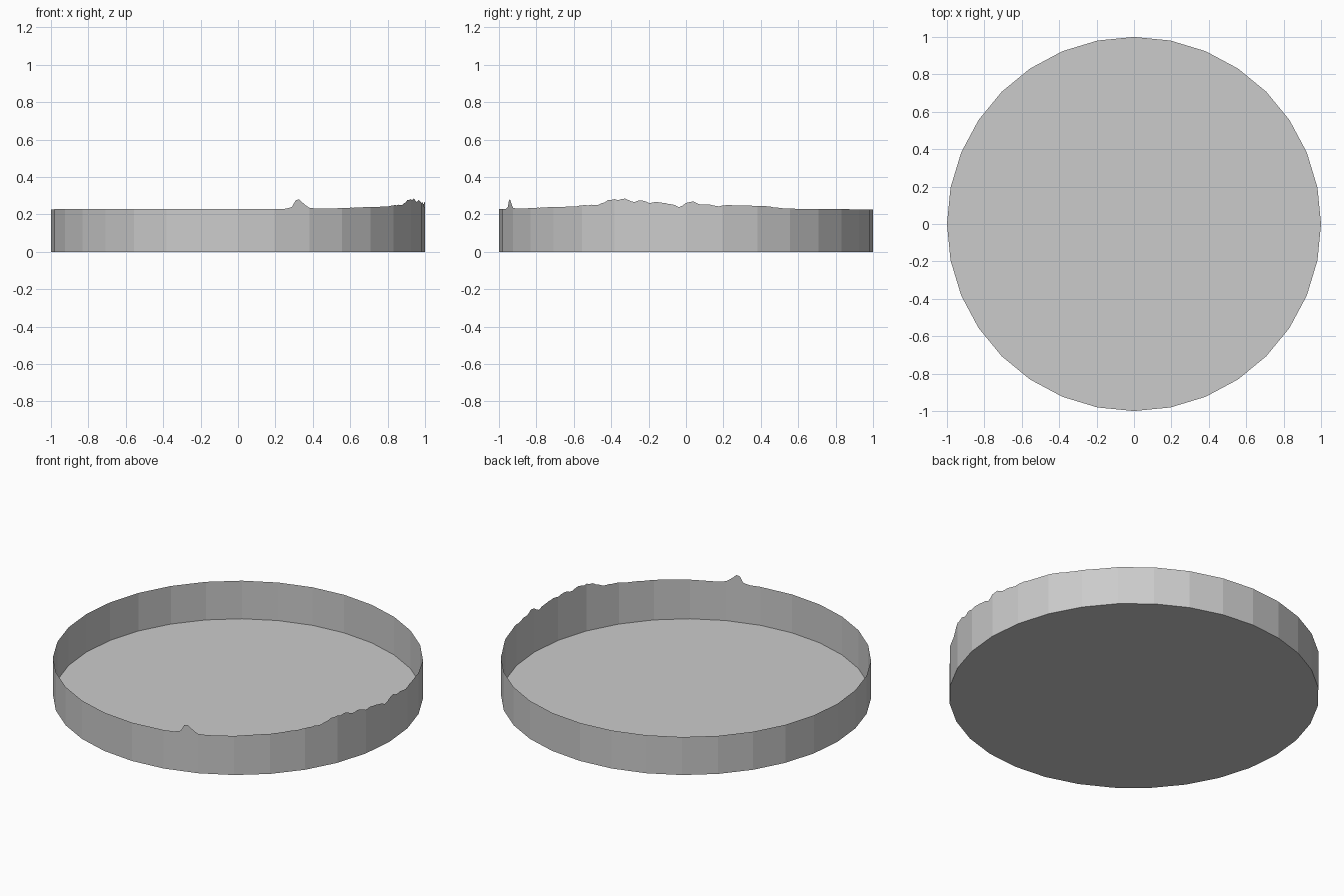
import bpy, bmesh, math, random

if "Cube" in bpy.data.objects:
    bpy.data.objects.remove(bpy.data.objects["Cube"])

random.seed(4)
SIDES, SUB, BASE = 32, 10, 0.227

# Skyline of the right-hand rim: (y position, height)
SKYLINE = [(-1, .229), (-.962, .23), (-.952, .24), (-.944, .292), (-.938, .27), (-.925, .235),
           (-.9, .23), (-.8, .235), (-.7, .24), (-.6, .243), (-.55, .252), (-.5, .25),
           (-.45, .257), (-.4, .28), (-.36, .275), (-.33, .283), (-.28, .273), (-.24, .272),
           (-.2, .262), (-.16, .265), (-.1, .258), (-.06, .25), (-.03, .234), (0, .265),
           (.03, .276), (.08, .255), (.12, .252), (.17, .243), (.23, .254), (.3, .245),
           (.38, .247), (.45, .241), (.52, .232), (.65, .228), (1, BASE)]


def rim_height(x, y):
    if x <= 0:
        return BASE + 0.002 * max(0, -y)
    for (y0, z0), (y1, z1) in zip(SKYLINE, SKYLINE[1:]):
        if y <= y1:
            z = z0 + (z1 - z0) * (y - y0) / (y1 - y0)
            rough = 0.2 * max(0, z - 0.232) if y > -0.85 else 0
            return z + random.uniform(-rough, rough * 0.6)
    return BASE


def corner(i):
    a = 2 * math.pi * i / SIDES
    return math.cos(a), math.sin(a)


def finish(bm, name):
    mesh = bpy.data.meshes.new(name)
    bm.to_mesh(mesh)
    bm.free()
    ob = bpy.data.objects.new(name, mesh)
    bpy.context.collection.objects.link(ob)
    return ob


# Thin faceted wall with a hilly skyline on the right
bm = bmesh.new()
columns = []
for i in range(SIDES):
    (xa, ya), (xb, yb) = corner(i), corner(i + 1)
    for k in range(SUB):
        t = k / SUB
        x, y = xa + (xb - xa) * t, ya + (yb - ya) * t
        columns.append((bm.verts.new((x, y, 0)), bm.verts.new((x, y, rim_height(x, y)))))
for (a0, a1), (b0, b1) in zip(columns, columns[1:] + columns[:1]):
    bm.faces.new((a0, b0, b1, a1))
finish(bm, "skyline_wall")

# Flat floor disc
bm = bmesh.new()
bm.faces.new([bm.verts.new((*corner(i), 0)) for i in range(SIDES)])
finish(bm, "floor")
